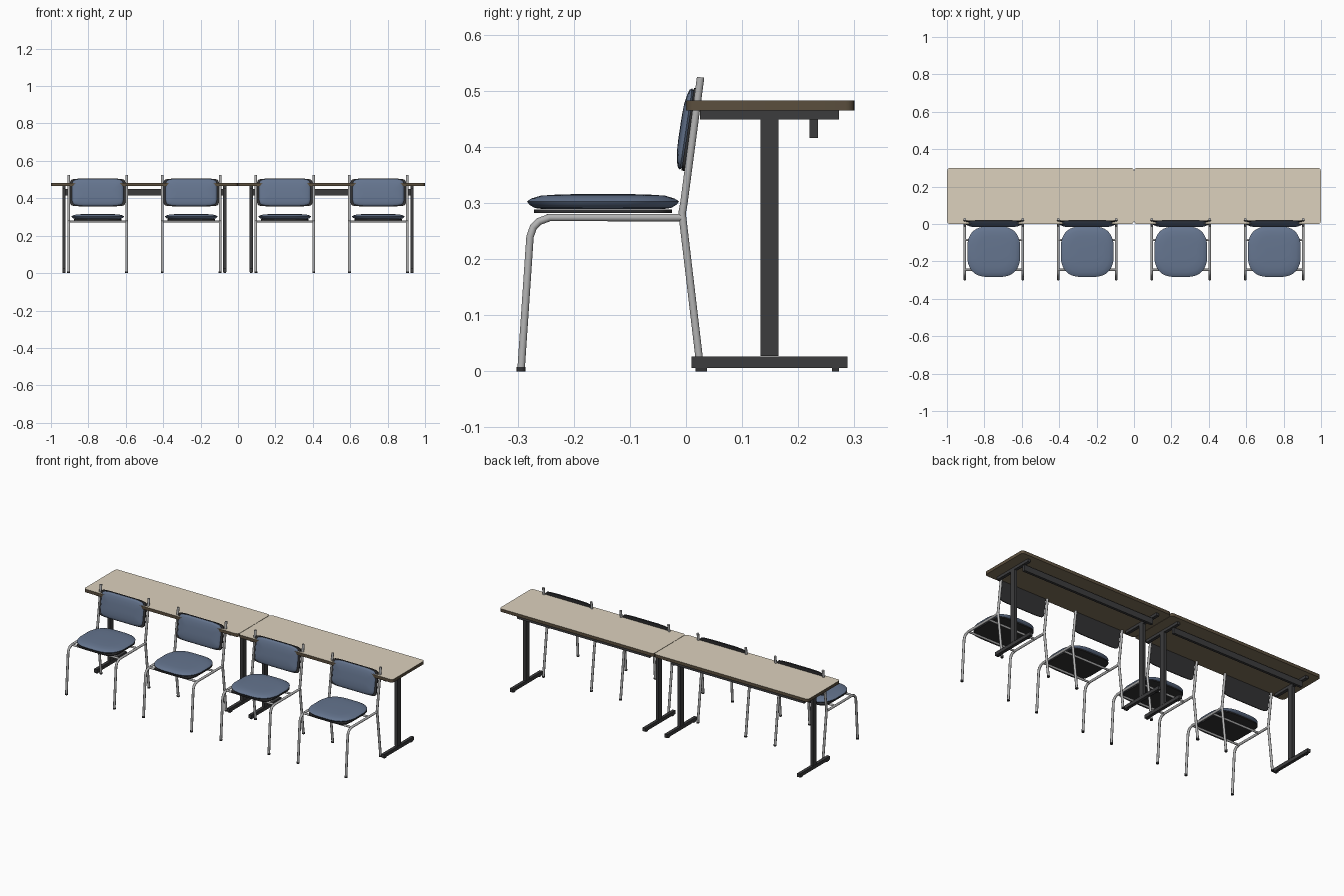
import bpy, bmesh, math
from mathutils import Matrix, Vector

if "Cube" in bpy.data.objects:
    bpy.data.objects.remove(bpy.data.objects["Cube"])


def mat(name, r, g, b):
    m = bpy.data.materials.new(name)
    m.diffuse_color = (r, g, b, 1)
    m.use_nodes = True
    m.node_tree.nodes["Principled BSDF"].inputs["Base Color"].default_value = m.diffuse_color
    return m


BEIGE = mat("beige laminate", 0.72, 0.64, 0.51)
BROWN = mat("brown edge", 0.105, 0.078, 0.048)
UNDER = mat("brown underside", 0.22, 0.17, 0.105)
DARK = mat("dark metal", 0.045, 0.045, 0.047)
STEEL = mat("grey steel", 0.45, 0.45, 0.45)
BLUE = mat("blue fabric", 0.13, 0.178, 0.275)
BLACK = mat("black plastic", 0.032, 0.032, 0.034)


def add(name, mesh, loc=(0, 0, 0)):
    ob = bpy.data.objects.new(name, mesh)
    ob.location = loc
    bpy.context.collection.objects.link(ob)
    return ob


def finish(bm, name, *mats, smooth=False):
    bmesh.ops.recalc_face_normals(bm, faces=bm.faces)
    me = bpy.data.meshes.new(name)
    bm.to_mesh(me)
    bm.free()
    for m in mats:
        me.materials.append(m)
    if smooth:
        me.shade_smooth()
        me.set_sharp_from_angle(angle=math.radians(40))
    return me


def box(name, x, y, z, m):
    """Box from three (min, max) ranges."""
    bm = bmesh.new()
    bmesh.ops.create_cube(bm, size=1)
    for v in bm.verts:
        for i, (a, b) in enumerate((x, y, z)):
            v.co[i] = (a + b) / 2 + v.co[i] * (b - a)
    return finish(bm, name, m)


def tube(name, pts, r=0.007):
    """Round steel tube along a polyline."""
    cu = bpy.data.curves.new(name, 'CURVE')
    cu.dimensions = '3D'
    cu.bevel_depth = r
    cu.bevel_resolution = 3
    cu.use_fill_caps = True
    sp = cu.splines.new('POLY')
    sp.points.add(len(pts) - 1)
    for p, c in zip(sp.points, pts):
        p.co = (*c, 1)
    ob = add(name + "_path", cu)
    bpy.context.view_layer.update()
    me = bpy.data.meshes.new_from_object(ob.evaluated_get(bpy.context.evaluated_depsgraph_get()))
    bpy.data.objects.remove(ob)
    me.name = name
    me.materials.clear()
    me.materials.append(STEEL)
    me.shade_smooth()
    me.set_sharp_from_angle(angle=math.radians(50))
    return me


def pad(name, a, b, n, rings, m, matrix, barrel=(0, 0), seg=48):
    """Stack of bulged superellipse rings (inset, height) capped at both ends."""
    bm = bmesh.new()
    loops = []
    for inset, h in rings:
        ring = []
        for i in range(seg):
            t = 2 * math.pi * (i + 0.5) / seg
            c, s = math.cos(t), math.sin(t)
            u = math.copysign(abs(c) ** (2 / n), c)
            v = math.copysign(abs(s) ** (2 / n), s)
            x = (a - inset) * u * (1 - barrel[0] * v * v)
            y = (b - inset) * v * (1 - barrel[1] * u * u)
            ring.append(bm.verts.new(matrix @ Vector((x, y, h))))
        loops.append(ring)
    for p, q in zip(loops, loops[1:]):
        for i in range(seg):
            j = (i + 1) % seg
            bm.faces.new((p[i], p[j], q[j], q[i]))
    bm.faces.new(loops[0][::-1])
    bm.faces.new(loops[-1])
    return finish(bm, name, m, smooth=True)


# Table top: rounded slab, beige above, brown edge and underside
bm = bmesh.new()
R, HX, Y0, Y1 = 0.016, 0.499, 0.0, 0.3
low = []
for k, (cx, cy) in enumerate(((HX - R, Y1 - R), (R - HX, Y1 - R), (R - HX, Y0 + R), (HX - R, Y0 + R))):
    for i in range(6):
        t = math.pi / 2 * (k + i / 5)
        low.append(bm.verts.new((cx + R * math.cos(t), cy + R * math.sin(t), 0.465)))
f = bm.faces.new(low)
ext = bmesh.ops.extrude_face_region(bm, geom=[f])
bmesh.ops.translate(bm, vec=(0, 0, 0.018), verts=[v for v in ext['geom'] if isinstance(v, bmesh.types.BMVert)])
bmesh.ops.recalc_face_normals(bm, faces=bm.faces)
for f in bm.faces:
    f.material_index = 0 if f.normal.z > 0.9 else 2 if f.normal.z < -0.9 else 1
table_top = finish(bm, "table_top", BEIGE, BROWN, UNDER, smooth=True)

# Table leg parts
W = 0.009
leg_parts = [
    box("table_column", (-W, W), (0.133, 0.165), (0.027, 0.45), DARK),
    box("table_foot", (-W, W), (0.010, 0.288), (0.006, 0.026), DARK),
    box("table_bracket", (-W, W), (0.025, 0.273), (0.449, 0.465), DARK),
    box("table_glide_front", (-0.007, 0.007), (0.017, 0.037), (0, 0.006), BLACK),
    box("table_glide_back", (-0.007, 0.007), (0.260, 0.273), (0, 0.006), BLACK),
]
beam = box("table_beam", (-0.43, 0.43), (0.220, 0.235), (0.416, 0.450), DARK)

for cx in (-0.5, 0.5):
    add("table_top", table_top, (cx, 0, 0))
    add("table_beam", beam, (cx, 0, 0))
    for s in (-1, 1):
        for me in leg_parts:
            add(me.name, me, (cx + s * 0.43, 0, 0))

# Chair frame: side tubes and cross bars
back_leg = tube("chair_back_leg", [(0, 0.026, 0.002), (0, -0.005, 0.265), (0, -0.007, 0.282),
                                   (0, -0.004, 0.298), (0, 0.026, 0.524)])
front_leg = tube("chair_front_leg", [(0, -0.294, 0.002), (0, -0.278, 0.240), (0, -0.272, 0.257),
                                     (0, -0.262, 0.267), (0, -0.243, 0.274), (0, -0.008, 0.274)])
cross_bar = tube("chair_cross_bar", [(-0.155, 0, 0.275), (0.155, 0, 0.275)], 0.006)
bm = bmesh.new()
bmesh.ops.create_cone(bm, cap_ends=True, segments=12, radius1=0.008, radius2=0.008, depth=0.008,
                      matrix=Matrix.Translation((0, 0, 0.004)))
foot_cap = finish(bm, "chair_foot_cap", BLACK, smooth=True)

# Chair seat: pillow on a thin plate
at_seat = Matrix.Translation((0, -0.148, 0))
seat = pad("seat", 0.144, 0.137, 5,
           [(0.03, 0.289), (0.014, 0.291), (0.004, 0.297), (0, 0.303), (0.008, 0.308),
            (0.025, 0.313), (0.055, 0.315), (0.1, 0.316)], BLUE, at_seat, (0.17, 0.1))
seat_plate = pad("seat_plate", 0.130, 0.124, 7, [(0, 0.282), (0, 0.288)], BLACK, at_seat, (0.07, 0.04))

# Backrest: pillow and plate, tilted with the back posts (local z points forward)
at_back = Matrix.Translation((0, 0.006, 0.431)) @ Matrix.Rotation(math.pi / 2 - 0.15, 4, 'X')
backrest = pad("backrest", 0.139, 0.075, 10,
               [(0.004, 0.002), (0, 0.006), (0.003, 0.010), (0.012, 0.013), (0.03, 0.016),
                (0.055, 0.017)], BLUE, at_back, (0.04, 0.08))
back_plate = pad("backrest_plate", 0.148, 0.076, 12, [(0, -0.003), (0, 0.003)], BLACK, at_back, (0, 0.05))

for cx in (-0.75, -0.25, 0.25, 0.75):
    for me in (seat, seat_plate, backrest, back_plate):
        add(me.name, me, (cx, 0, 0))
    for y in (-0.245, -0.085):
        add("chair_cross_bar", cross_bar, (cx, y, 0))
    for s in (-1, 1):
        x = cx + s * 0.155
        add("chair_back_leg", back_leg, (x, 0, 0))
        add("chair_front_leg", front_leg, (x, 0, 0))
        for y in (0.026, -0.294):
            add("chair_foot_cap", foot_cap, (x, y, 0))
